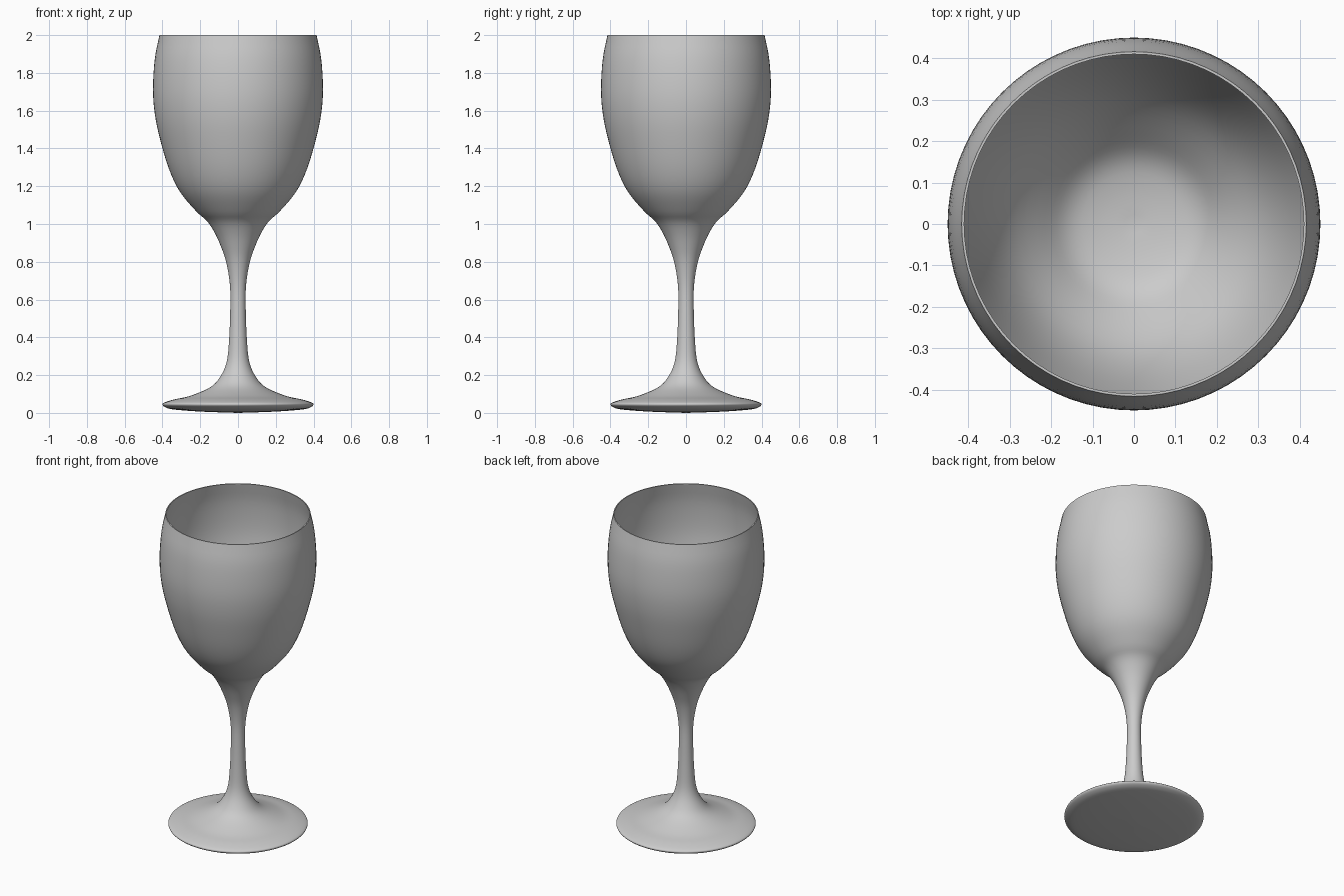
import bpy, bmesh, math
from mathutils import Vector

if "Cube" in bpy.data.objects:
    bpy.data.objects.remove(bpy.data.objects["Cube"])

SEGMENTS = 72


def smooth_path(points, steps=4):
    """Catmull-Rom curve through (radius, height) points."""
    p = [Vector((r, 0, z)) for r, z in points]
    p = [2 * p[0] - p[1]] + p + [2 * p[-1] - p[-2]]
    path = []
    for a, b, c, d in zip(p, p[1:], p[2:], p[3:]):
        for i in range(steps):
            t = i / steps
            path.append(0.5 * (2 * b + (c - a) * t + (2 * a - 5 * b + 4 * c - d) * t**2
                               + (3 * b - a - 3 * c + d) * t**3))
    path.append(p[-2])
    for v in path:
        v.x = max(v.x, 0)
    return path


def lathe(name, path):
    bm = bmesh.new()
    verts = [bm.verts.new(v) for v in path]
    edges = [bm.edges.new(pair) for pair in zip(verts, verts[1:])]
    bmesh.ops.spin(bm, geom=verts + edges, cent=(0, 0, 0), axis=(0, 0, 1),
                   angle=2 * math.pi, steps=SEGMENTS)
    bmesh.ops.remove_doubles(bm, verts=bm.verts, dist=0.0003)
    bmesh.ops.recalc_face_normals(bm, faces=bm.faces)
    mesh = bpy.data.meshes.new(name)
    bm.to_mesh(mesh)
    bm.free()
    obj = bpy.data.objects.new(name, mesh)
    bpy.context.collection.objects.link(obj)
    bpy.context.view_layer.objects.active = obj
    obj.select_set(True)
    bpy.ops.object.shade_smooth_by_angle(angle=math.radians(45))
    return obj


# Slightly domed underside and rounded foot edge
underside = [(0, 0), (0.2, 0.007), (0.34, 0.018), (0.385, 0.03), (0.4, 0.045)]
# Foot top, flared stem and outer bowl
foot_and_stem = [(0.385, 0.057), (0.335, 0.072), (0.254, 0.09), (0.148, 0.135),
                 (0.095, 0.19), (0.06, 0.27), (0.047, 0.39), (0.041, 0.55),
                 (0.043, 0.68), (0.063, 0.80), (0.094, 0.89), (0.127, 0.96)]
bowl = [(0.164, 1.015), (0.222, 1.068), (0.307, 1.17), (0.365, 1.29), (0.413, 1.45),
        (0.44, 1.58), (0.45, 1.71), (0.441, 1.87), (0.416, 2.0)]
# Thin inner wall down to a shallow floor above the stem
inner = [(r - 0.006, z + 0.007 * (2 - z)) for r, z in reversed(bowl)]
inner += [(0.09, 1.0), (0, 0.99)]

lathe("wine_glass", smooth_path(underside + foot_and_stem + bowl) + smooth_path(inner))
